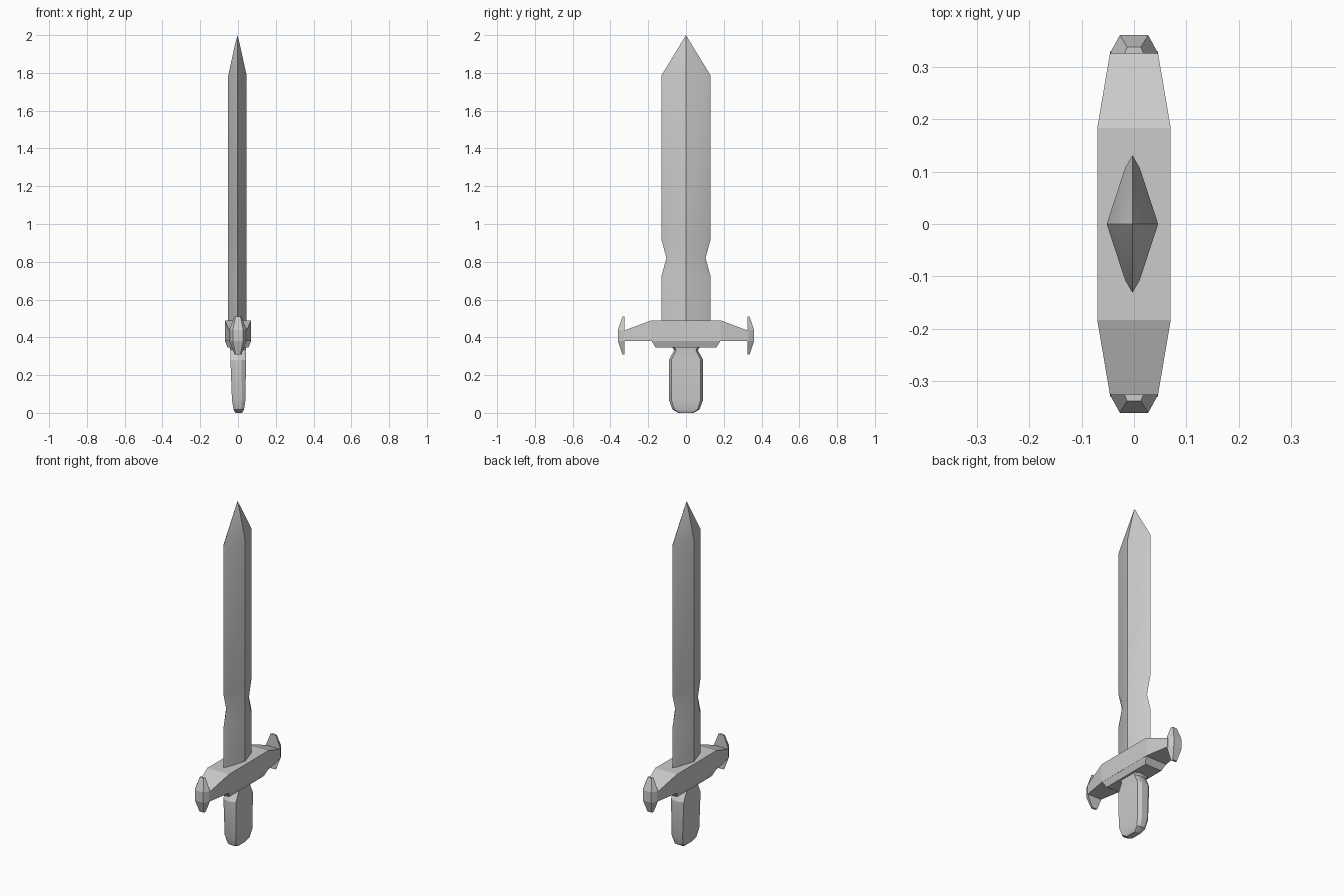
import bpy, bmesh, math

if "Cube" in bpy.data.objects:
    bpy.data.objects.remove(bpy.data.objects["Cube"])

def make(name, rings, smooth=None, cap_top=True, tip=None):
    """Loft closed rings of equal length, listed bottom to top."""
    bm = bmesh.new()
    vr = [[bm.verts.new(p) for p in r] for r in rings]
    n = len(vr[0])
    for a, b in zip(vr, vr[1:]):
        for i in range(n):
            j = (i + 1) % n
            bm.faces.new((a[i], a[j], b[j], b[i]))
    bm.faces.new(vr[0][::-1])
    if cap_top:
        bm.faces.new(vr[-1])
    if tip:
        tip(bm, vr[-1])
    bmesh.ops.recalc_face_normals(bm, faces=bm.faces)
    me = bpy.data.meshes.new(name)
    bm.to_mesh(me)
    bm.free()
    ob = bpy.data.objects.new(name, me)
    bpy.context.collection.objects.link(ob)
    if smooth:
        bpy.ops.object.select_all(action='DESELECT')
        ob.select_set(True)
        bpy.context.view_layer.objects.active = ob
        bpy.ops.object.shade_smooth_by_angle(angle=math.radians(smooth))
    return ob

# Blade: bevelled diamond section, pinched above the guard
CX = -0.003
def blade_ring(z, s=1.0):
    q = [(0.049, 0), (0.014, 0.107), (0, 0.131), (-0.014, 0.107),
         (-0.049, 0), (-0.014, -0.107), (0, -0.131), (0.014, -0.107)]
    return [(CX + x, y * s, z) for x, y in q]

def blade_tip(bm, r):
    t = bm.verts.new((CX, 0, 2.0))
    for ridge, side1, side2, e1, e2, sx in ((0, 1, 7, 2, 6, 1), (4, 3, 5, 2, 6, -1)):
        a = bm.verts.new((CX + sx * 0.014, 0, 1.945))
        for s, e in ((side1, e1), (side2, e2)):
            bm.faces.new((r[ridge], r[s], a))
            bm.faces.new((r[s], r[e], t, a))

make("blade", [blade_ring(0.42), blade_ring(0.72), blade_ring(0.82, 0.79),
               blade_ring(0.92), blade_ring(1.785)],
     smooth=30, cap_top=False, tip=blade_tip)

# Crossguard: lofted along y
def guard_ring(y, hx, z0, z1):
    return [(-hx, y, z0), (hx, y, z0), (hx, y, z1), (-hx, y, z1)]

make("crossguard", [guard_ring(-0.33, 0.045, 0.38, 0.435), guard_ring(-0.183, 0.07, 0.38, 0.49),
                    guard_ring(0.183, 0.07, 0.38, 0.49), guard_ring(0.33, 0.045, 0.38, 0.435)])

# Tapered collar under the guard
def rect(hx, y0, y1, z):
    return [(-hx, y0, z), (hx, y0, z), (hx, y1, z), (-hx, y1, z)]

make("guard_collar", [rect(0.055, -0.16, 0.16, 0.345), rect(0.07, -0.183, 0.183, 0.382)])

# Flared finials at both guard ends
def finial_ring(s, wi, wo, yo, z):
    return [(-wi, s * 0.325, z), (wi, s * 0.325, z), (wo, s * yo, z), (-wo, s * yo, z)]

for side, s in (("left", -1), ("right", 1)):
    make("finial_" + side, [finial_ring(s, 0.018, 0.013, 0.337, 0.31),
                            finial_ring(s, 0.046, 0.027, 0.36, 0.38),
                            finial_ring(s, 0.046, 0.027, 0.36, 0.44),
                            finial_ring(s, 0.018, 0.013, 0.337, 0.51)])

# Grip: flattened octagonal handle with a rounded pommel end
def grip_ring(z, hx, hy, cx=0.0):
    a, b = hx * 0.45, hy * 0.85
    return [(cx + x, y, z) for x, y in
            ((hx, -b), (hx, b), (a, hy), (-a, hy), (-hx, b), (-hx, -b), (-a, -hy), (a, -hy))]

make("grip", [grip_ring(z, hx, hy, cx) for z, hx, hy, cx in
              ((0.0, 0.018, 0.04, 0.004), (0.018, 0.028, 0.072, 0.004), (0.07, 0.036, 0.091, 0.004),
               (0.28, 0.041, 0.091, 0.001), (0.332, 0.041, 0.062, 0), (0.36, 0.045, 0.08, 0))],
     smooth=25)
